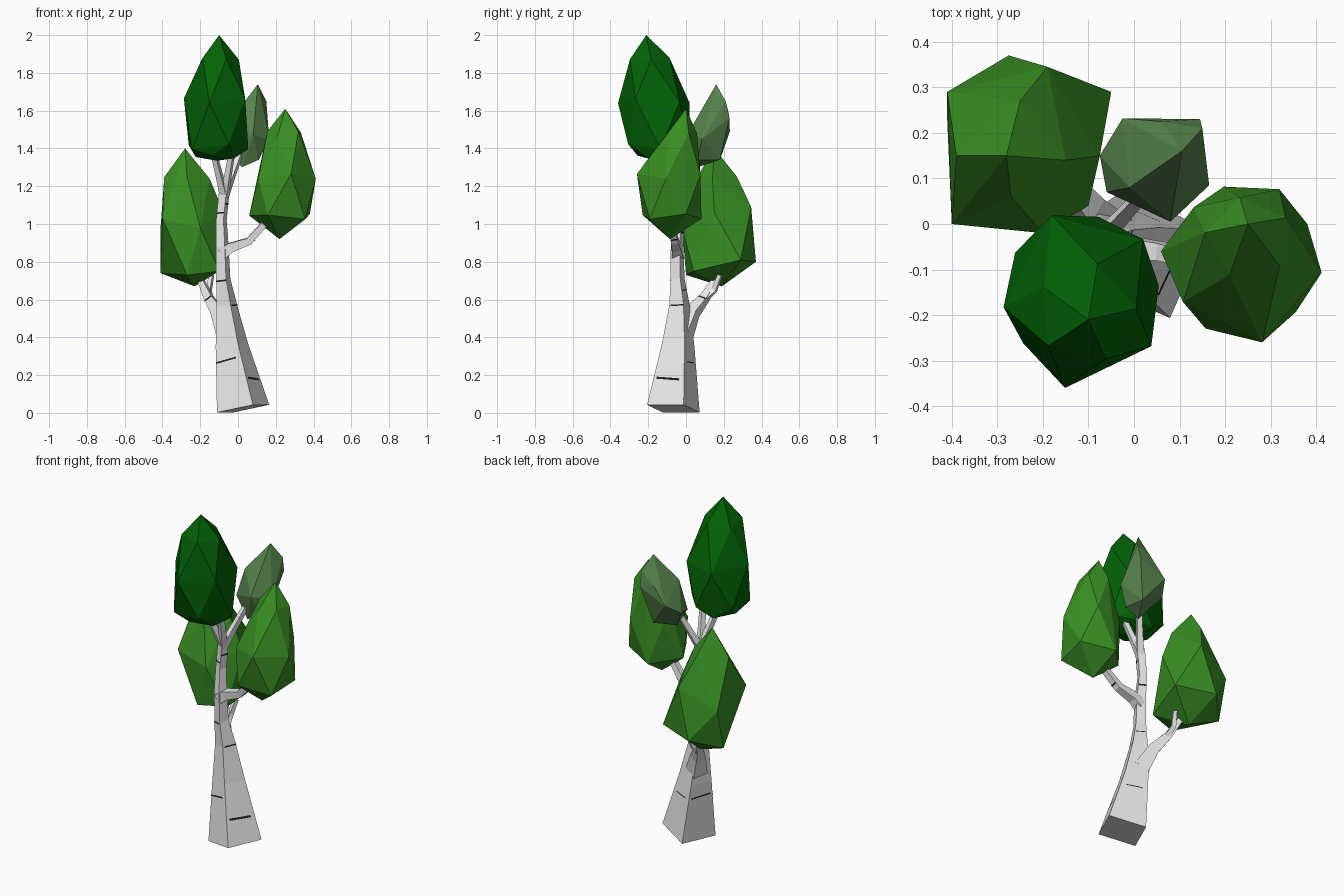
import bpy, bmesh, math
from mathutils import Vector

if "Cube" in bpy.data.objects:
    bpy.data.objects.remove(bpy.data.objects["Cube"])


def material(name, rgb):
    m = bpy.data.materials.new(name)
    m.diffuse_color = (*rgb, 1)
    m.use_nodes = True
    m.node_tree.nodes["Principled BSDF"].inputs["Base Color"].default_value = m.diffuse_color
    return m


BARK = material("pale bark", (0.81, 0.81, 0.81))
MARK = material("dark bark mark", (0.015, 0.015, 0.015))
DARK = material("dark green leaves", (0.001, 0.125, 0.002))
MID = material("fresh green leaves", (0.04, 0.27, 0.017))
GREY = material("grey green leaves", (0.095, 0.225, 0.073))


def add_object(name, bm, mat):
    bmesh.ops.recalc_face_normals(bm, faces=bm.faces)
    mesh = bpy.data.meshes.new(name)
    bm.to_mesh(mesh)
    bm.free()
    mesh.materials.append(mat)
    ob = bpy.data.objects.new(name, mesh)
    bpy.context.collection.objects.link(ob)


def tube(name, path, angle=21, sides=4):
    """Tapered low-poly limb along (x, y, z, radius) points; returns its rings."""
    pts = [Vector(p[:3]) for p in path]
    bm, rings = bmesh.new(), []
    for i, p in enumerate(pts):
        if i in (0, len(pts) - 1):
            j = max(i, 1)
            d = pts[j] - pts[j - 1]
        else:
            d = (pts[i + 1] - p).normalized() + (p - pts[i - 1]).normalized()
        q = Vector((0, 0, 1)).rotation_difference(d)
        ring = []
        for k in range(sides):
            a = math.radians(angle) + math.tau * k / sides
            ring.append(p + q @ Vector((math.cos(a), math.sin(a), 0)) * path[i][3])
        rings.append(ring)
    vs = [[bm.verts.new(c) for c in r] for r in rings]
    for lo, hi in zip(vs, vs[1:]):
        for k in range(sides):
            n = (k + 1) % sides
            bm.faces.new((lo[k], lo[n], hi[n], hi[k]))
    bm.faces.new(vs[0])
    bm.faces.new(vs[-1])
    add_object(name, bm, BARK)
    return rings


def mark(bm, rings, seg, t, side, s0=0.0, s1=1.0, h=0.009, tilt=0.01):
    """Thin dark plate lying on one side of a limb."""
    lo, hi = rings[seg], rings[seg + 1]
    n = (side + 1) % len(lo)
    length = (hi[side] - lo[side]).length
    out = (lo[n] - lo[side]).cross(hi[side] - lo[side]).normalized() * 0.002

    def at(s, u):
        return lo[side].lerp(hi[side], u).lerp(lo[n].lerp(hi[n], u), s) + out

    dh, dt = h / length, tilt / length
    corners = (at(s0, t), at(s1, t + dt), at(s1, t + dt + dh), at(s0, t + dh))
    bm.faces.new([bm.verts.new(c) for c in corners])


def crown(name, mat, points):
    """Faceted leaf mass: convex hull of a few corner points."""
    bm = bmesh.new()
    for p in points:
        bm.verts.new(p)
    bmesh.ops.convex_hull(bm, input=bm.verts)
    add_object(name, bm, mat)


def egg(rings, angle):
    """Twisted five-point rings (z, cx, cy, rx, ry) as crown corners."""
    pts = []
    for i, (z, cx, cy, rx, ry) in enumerate(rings):
        for k in range(5):
            a = math.radians(angle + 72 * k + 36 * (len(rings) - 1 - i))
            wob = 0.015 * math.sin(2.3 * k + i)
            pts.append((cx + rx * math.cos(a), cy + ry * math.sin(a), z + wob))
    return pts


# Trunk
trunk = tube("trunk", [(0.027, -0.067, 0.0225, 0.15), (-0.033, -0.041, 0.36, 0.092),
                       (-0.06, -0.034, 0.57, 0.058), (-0.078, -0.045, 0.71, 0.04),
                       (-0.083, -0.047, 0.88, 0.036), (-0.088, -0.035, 1.02, 0.03),
                       (-0.072, -0.035, 1.18, 0.03)])

# Limbs to the left and right crowns
left = tube("left_limb", [(-0.06, -0.015, 0.42, 0.062), (-0.105, 0.035, 0.535, 0.045),
                          (-0.155, 0.1, 0.61, 0.03), (-0.2, 0.16, 0.71, 0.02)])
tube("left_twig", [(-0.145, 0.085, 0.59, 0.022), (-0.155, 0.15, 0.65, 0.018),
                   (-0.14, 0.18, 0.73, 0.015)])
right = tube("right_limb", [(-0.085, -0.046, 0.84, 0.042), (-0.04, -0.05, 0.875, 0.036),
                            (0.06, -0.06, 0.91, 0.027), (0.14, -0.08, 1.0, 0.024)], 45)

# Upper twigs fanning into the top crowns
for i, tip in enumerate([(-0.13, -0.12, 1.38), (-0.03, -0.12, 1.39), (0.01, 0.055, 1.37)]):
    start = Vector((-0.072, -0.035, 1.15))
    mid = start.lerp(Vector(tip), 0.5)
    tube(f"upper_twig_{i + 1}", [(*start, 0.027), (*mid, 0.021), (*tip, 0.018)])

# Dark bark marks
bm = bmesh.new()
mark(bm, trunk, 0, 0.74, 2, 0.0, 0.8)
mark(bm, trunk, 0, 0.42, 3, 0.1, 0.85, 0.012, -0.01)
mark(bm, trunk, 0, 0.75, 1, 0.1, 0.9)
mark(bm, trunk, 0, 0.7, 0, 0.2, 0.8, 0.006)
mark(bm, trunk, 1, 0.97, 3, 0.1, 1.0, 0.008, -0.004)
mark(bm, trunk, 2, 0.9, 2, 0.0, 1.0, 0.009, 0.002)
mark(bm, trunk, 2, 0.5, 0, 0.1, 0.9, 0.006)
mark(bm, trunk, 5, 0.2, 2, 0.0, 1.0, 0.008, 0.003)
mark(bm, trunk, 5, 0.5, 3, 0.0, 1.0, 0.01, 0.003)
mark(bm, trunk, 4, 0.5, 0, 0.0, 1.0, 0.01, 0.003)
for side in (2, 3):
    mark(bm, left, 1, 0.8, side, 0.0, 1.0, 0.01, 0)
mark(bm, right, 2, 0.2, 3, 0.0, 1.0, 0.01, 0)
add_object("bark_marks", bm, MARK)

# Leaf crowns
crown("top_crown", DARK, [(-0.10, -0.21, 2.0), (-0.11, -0.15, 1.335)] + egg(
      [(1.87, -0.105, -0.195, 0.11, 0.11), (1.65, -0.112, -0.165, 0.175, 0.2),
       (1.41, -0.115, -0.15, 0.17, 0.17), (1.36, -0.115, -0.14, 0.11, 0.12)], 257))
crown("right_crown", MID, [(0.25, 0.0, 1.61), (0.22, -0.085, 0.92)] + egg(
      [(1.48, 0.25, -0.03, 0.095, 0.09), (1.25, 0.25, -0.085, 0.163, 0.178),
       (1.04, 0.23, -0.08, 0.172, 0.165)], 29))
crown("left_crown", MID, [
    (-0.28, 0.15, 1.4), (-0.23, 0.19, 0.67),
    (-0.39, 0.15, 1.25), (-0.15, 0.14, 1.24), (-0.25, 0.27, 1.25), (-0.27, 0.06, 1.25),
    (-0.40, 0.0, 1.03), (-0.2, -0.02, 0.98), (-0.075, 0.15, 1.06), (-0.19, 0.345, 1.09),
    (-0.41, 0.29, 0.98), (-0.41, 0.23, 0.74), (-0.275, 0.37, 0.8),
    (-0.05, 0.29, 0.81), (-0.1, 0.04, 0.75), (-0.27, 0.0, 0.73)])
crown("back_crown", GREY, [
    (0.105, 0.16, 1.74), (0.06, 0.14, 1.67), (0.15, 0.21, 1.65), (-0.01, 0.08, 1.59),
    (0.06, 0.225, 1.59), (0.145, 0.23, 1.56), (-0.025, 0.232, 1.49), (0.08, 0.005, 1.47),
    (0.165, 0.085, 1.45), (-0.075, 0.15, 1.43), (-0.06, 0.07, 1.42),
    (0.09, 0.18, 1.34), (0.11, 0.06, 1.34), (0.02, 0.06, 1.3)])
